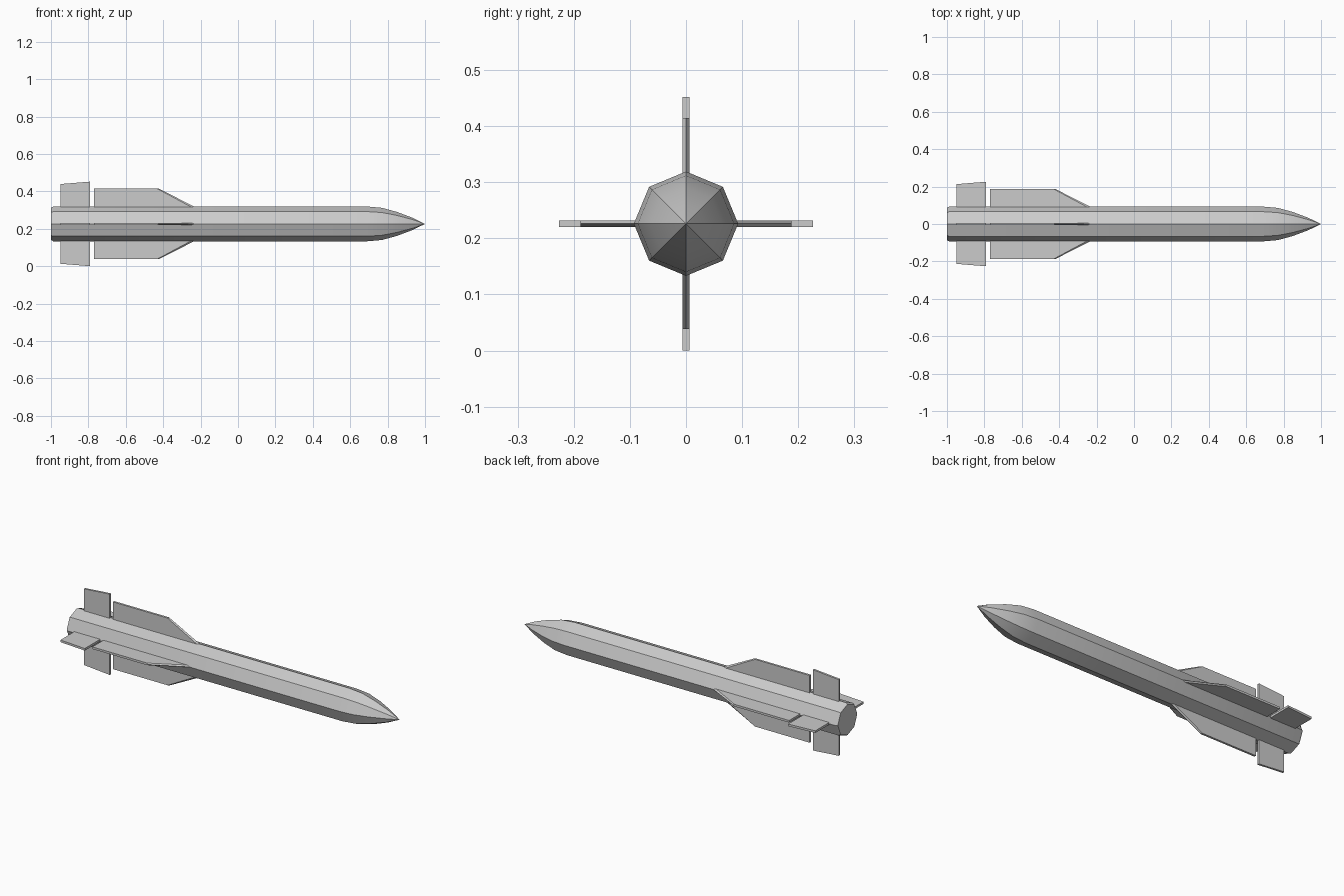
import bpy, bmesh, math
from mathutils import Matrix, Vector

cube = bpy.data.objects.get("Cube")
if cube:
    bpy.data.objects.remove(cube, do_unlink=True)

AXIS_Z = 0.226   # height of the rocket's long axis
RADIUS = 0.093
HALF = 0.006     # half thickness of the fins

grey = bpy.data.materials.new("light_grey")
grey.use_nodes = True
colour = (0.6, 0.6, 0.6, 1)
grey.diffuse_color = colour
grey.node_tree.nodes["Principled BSDF"].inputs["Base Color"].default_value = colour


def finish(name, bm, smooth=False):
    bmesh.ops.recalc_face_normals(bm, faces=bm.faces)
    mesh = bpy.data.meshes.new(name)
    bm.to_mesh(mesh)
    bm.free()
    mesh.materials.append(grey)
    obj = bpy.data.objects.new(name, mesh)
    bpy.context.collection.objects.link(obj)
    obj.location.z = AXIS_Z
    if smooth:
        bpy.ops.object.select_all(action="DESELECT")
        obj.select_set(True)
        bpy.context.view_layer.objects.active = obj
        bpy.ops.object.shade_smooth_by_angle(angle=math.radians(30))
    return obj


def body(name, profile, sides=8):
    """Octagonal body swept through (x, radius) stations, ending in a point."""
    bm = bmesh.new()
    rings = []
    for x, r in profile[:-1]:
        angles = [math.tau * i / sides for i in range(sides)]
        rings.append([bm.verts.new((x, r * math.cos(a), r * math.sin(a))) for a in angles])
    tip = bm.verts.new((profile[-1][0], 0, 0))
    bm.faces.new(rings[0])
    for i in range(sides):
        j = (i + 1) % sides
        for a, b in zip(rings, rings[1:]):
            bm.faces.new((a[i], a[j], b[j], b[i]))
        bm.faces.new((rings[-1][i], rings[-1][j], tip))
    return finish(name, bm, smooth=True)


def fin(name, outline, angle, edge=()):
    """Flat fin from an (x, radius) outline; edge is a sharp leading line."""
    bm = bmesh.new()
    sides = [[bm.verts.new((x, s * HALF, r)) for x, r in outline] for s in (-1, 1)]
    ridge = [bm.verts.new((x, 0, r)) for x, r in edge]
    for row in sides:
        bm.faces.new(row)
    n = len(outline)
    for i in range(n):
        j = (i + 1) % n
        a, b, c, d = sides[0][i], sides[0][j], sides[1][j], sides[1][i]
        if ridge and i == 2:     # swept leading edge becomes a wedge
            bm.faces.new((a, b, ridge[1], ridge[0]))
            bm.faces.new((d, c, ridge[1], ridge[0]))
            bm.faces.new((a, ridge[0], d))
            bm.faces.new((b, c, ridge[1]))
        else:
            bm.faces.new((a, b, c, d))
    bmesh.ops.rotate(bm, verts=bm.verts, cent=Vector(),
                     matrix=Matrix.Rotation(angle, 3, "X"))
    return finish(name, bm)


# Fuselage with a chamfered tail and a curved nose
body("fuselage", [(-1, 0.086), (-0.988, RADIUS), (0.69, RADIUS), (0.77, 0.086),
                  (0.85, 0.064), (0.93, 0.034), (1, 0)])

# Four main fins and four tail fins around the axis
main = [(-0.77, 0.07), (-0.77, 0.188), (-0.432, 0.188), (-0.212, 0.07)]
main_edge = [(-0.422, 0.188), (-0.19, 0.07)]
tail = [(-0.95, 0.07), (-0.95, 0.213), (-0.79, 0.226), (-0.79, 0.07)]
for k, side in enumerate(("top", "front", "bottom", "back")):
    angle = k * math.pi / 2
    fin(f"main_fin_{side}", main, angle, main_edge)
    fin(f"tail_fin_{side}", tail, angle)
